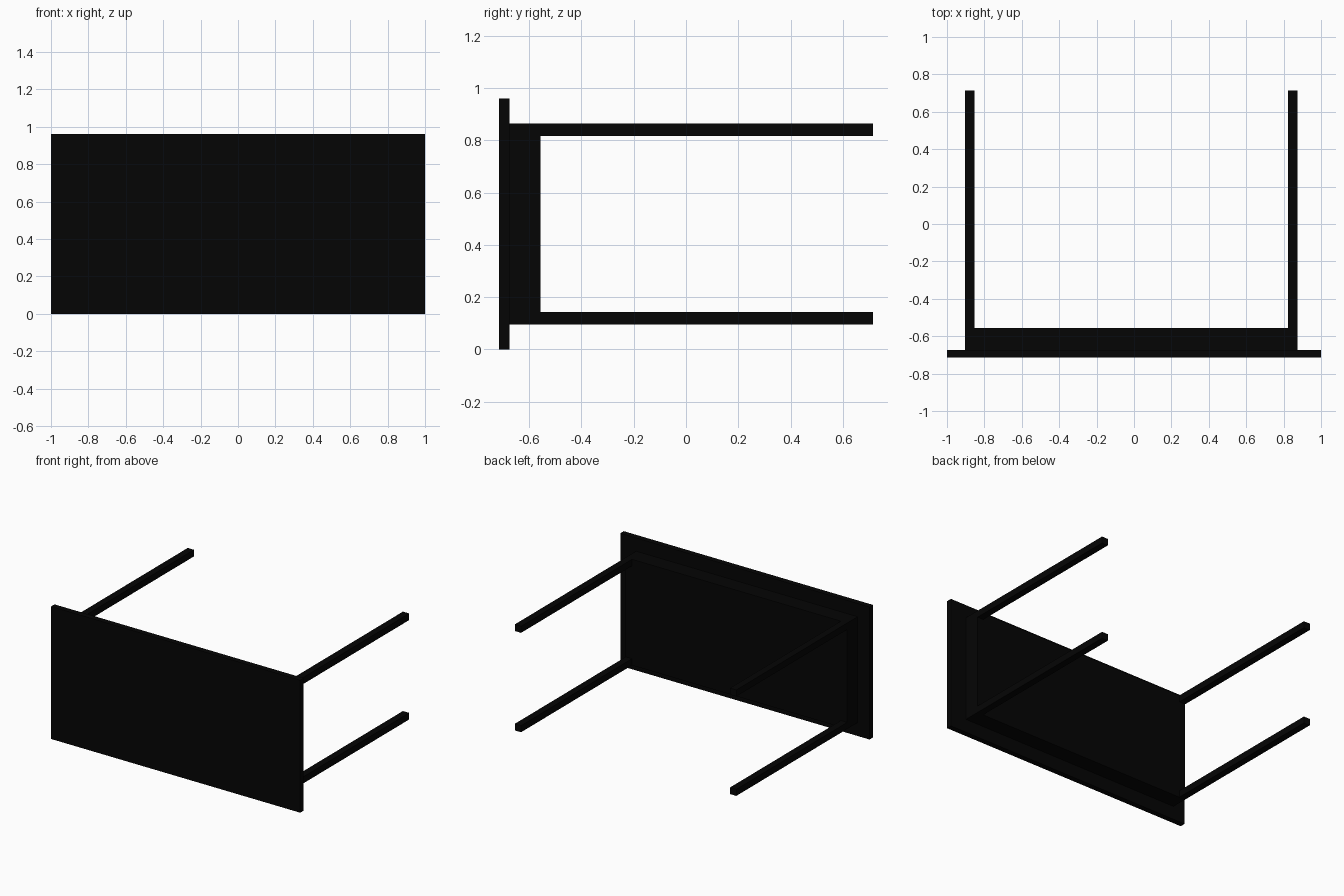
import bpy

if "Cube" in bpy.data.objects:
    bpy.data.objects.remove(bpy.data.objects["Cube"])

black = bpy.data.materials.new("black paint")
black.diffuse_color = (0.0015, 0.0015, 0.0015, 1)
black.use_nodes = True
black.node_tree.nodes["Principled BSDF"].inputs["Base Color"].default_value = black.diffuse_color


def box(name, x, y, z):
    """Box from (min, max) ranges on each axis."""
    bpy.ops.mesh.primitive_cube_add(size=1)
    ob = bpy.context.object
    ob.name = name
    ob.location = [(r[0] + r[1]) / 2 for r in (x, y, z)]
    ob.scale = [r[1] - r[0] for r in (x, y, z)]
    bpy.ops.object.transform_apply(location=True, rotation=False, scale=True)
    ob.data.materials.append(black)
    return ob


X0, X1 = -0.904, 0.873      # outer faces of the leg frame
Z0, Z1 = 0.096, 0.865
LEG_X, LEG_Z = 0.05, 0.048
Y_TOP, Y_APRON, Y_END = -0.675, -0.556, 0.715

# Table top, standing on its long edge
box("table_top", (-1, 1), (-0.715, Y_TOP), (0, 0.961))

# Solid block under the top
box("apron_block", (X0, X1), (Y_TOP, Y_APRON), (Z0, Z1))

# Four legs at the corners of the block
for side, x in (("left", X0), ("right", X1 - LEG_X)):
    for level, z in (("lower", Z0), ("upper", Z1 - LEG_Z)):
        box(f"{level}_{side}_leg", (x, x + LEG_X), (Y_APRON, Y_END), (z, z + LEG_Z))
